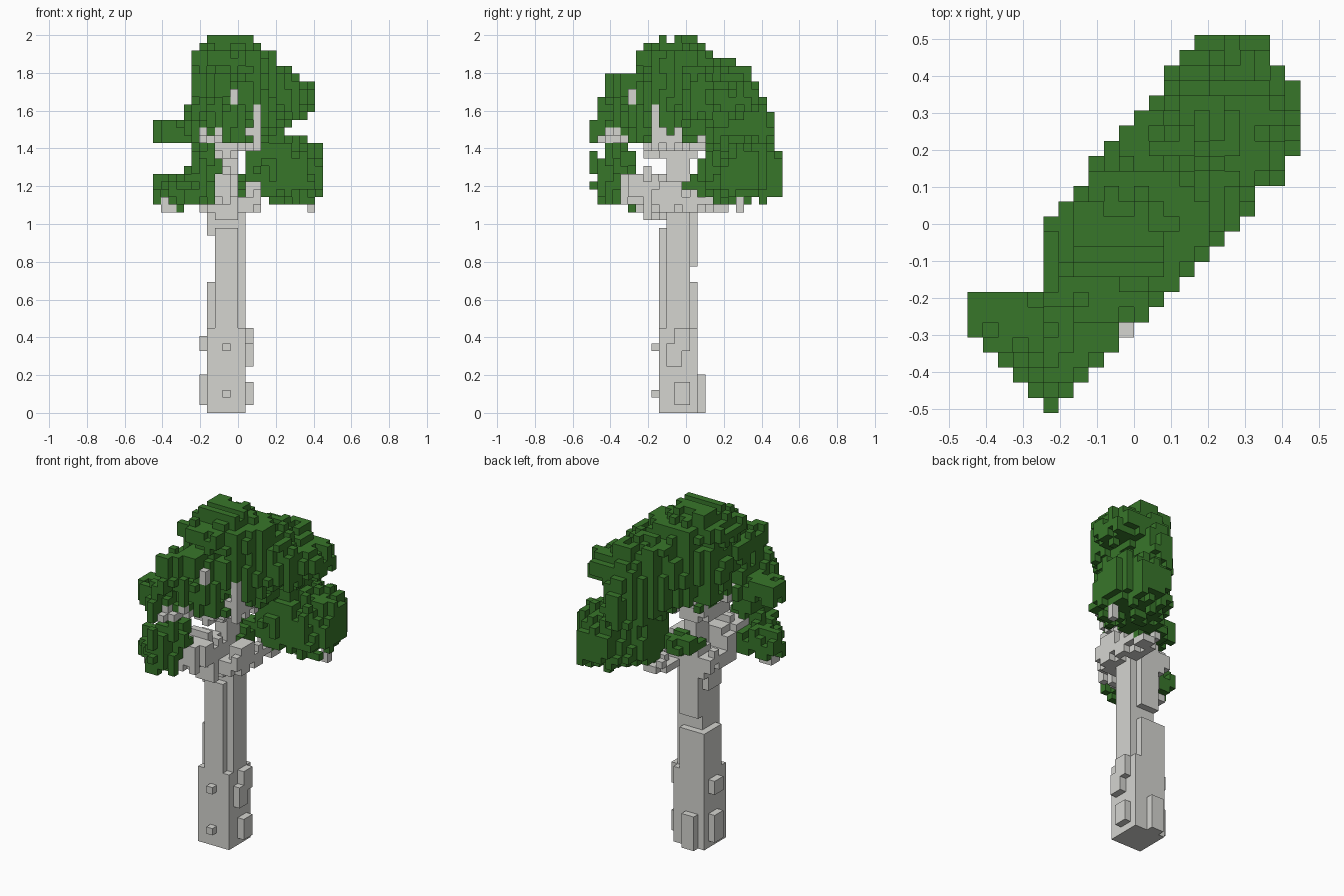
import bpy
import bmesh
import random
from itertools import product

random.seed(7)
V = 2 / 49                      # edge length of one cube
SIZE = (22, 25, 49)             # grid cells along x, y, z
cells = {}                      # cell index -> part name

default = bpy.data.objects.get("Cube")
if default:
    bpy.data.objects.remove(default, do_unlink=True)


def make_material(name, rgb):
    mat = bpy.data.materials.new(name)
    mat.use_nodes = True
    colour = (*rgb, 1)
    mat.diffuse_color = colour
    bsdf = mat.node_tree.nodes["Principled BSDF"]
    bsdf.inputs["Base Color"].default_value = colour
    bsdf.inputs["Roughness"].default_value = 0.9
    return mat


bark = make_material("pale grey bark", (0.66, 0.66, 0.63))
leaf = make_material("leaf green", (0.039, 0.182, 0.023))


def centre(cell):
    i, j, k = cell
    return ((i + 0.5 - SIZE[0] / 2) * V, (j + 0.5 - SIZE[1] / 2) * V, (k + 0.5) * V)


GRID = [(c, centre(c)) for c in product(*map(range, SIZE))]


def fill_box(part, *spans):
    for cell, p in GRID:
        if all(lo < v < hi for v, (lo, hi) in zip(p, spans)):
            cells.setdefault(cell, part)


def in_footprint(x, y, inset):
    """Diagonal outline of the canopy seen from above."""
    if x > 0.285 + 0.97 * y - inset:
        return False
    if (x > 0.37 and y > 0.43) or (x > 0.41 and not 0.19 < y < 0.39):
        return False
    if y > 0:
        return x > -0.24 + 0.83 * y + inset
    if y > -0.18:
        return x > -0.25 + inset
    return x + y > -0.73 + inset


def fill_branch(part, xs, ys, zs):
    """Limb of upright cube columns whose ends step up and down."""
    steps = {}
    for cell, (x, y, z) in GRID:
        if cell[:2] not in steps:
            steps[cell[:2]] = random.choice((0, 0, V))
        inside = all(lo < v < hi for v, (lo, hi) in
                     zip((x, y, z - steps[cell[:2]]), (xs, ys, zs)))
        if inside and in_footprint(x, y, 0):
            cells.setdefault(cell, part)


def fill_clump(part, mid, radius):
    """Boxy leaf clump with ragged columns in overhanging tiers."""
    ragged = {}
    for cell, (x, y, z) in GRID:
        column = cell[:2]
        if column not in ragged:
            ragged[column] = (random.choice((-1, 0, 0, 1)) * V * 0.7, random.random())
        shift, rough = ragged[column]
        tier = (cell[2] + int(rough * 2)) % 5 / 4
        if not in_footprint(x, y, 0.14 * tier * rough ** 2):
            continue
        d = [abs(v - m) / r for v, m, r in zip((x, y, z - shift), mid, radius)]
        if sum(v ** 4 for v in d) < 1.1 - 0.3 * tier:
            cells.setdefault(cell, part)


# Trunk: square column with notched corners that narrows upwards
for box in (
    ((-0.16, 0.04), (-0.14, 0.06), (0, 0.45)),
    ((-0.12, 0), (-0.14, 0.02), (0.4, 0.98)),
    ((-0.16, 0.04), (-0.1, 0.02), (0.4, 0.69)),
    ((-0.16, 0), (-0.1, 0.06), (0.4, 0.69)),
    ((-0.12, 0.04), (-0.1, 0.02), (0.6, 1.1)),
    ((-0.12, 0), (-0.02, 0.06), (0.78, 1.1)),
    ((-0.16, 0), (-0.1, 0.02), (0.94, 1.1)),
):
    fill_box("trunk", *box)

# Knots standing out from the trunk
for box in (
    ((-0.2, -0.16), (-0.06, 0.02), (0.33, 0.41)),
    ((-0.2, -0.16), (-0.06, 0.02), (0.04, 0.2)),
    ((0.04, 0.08), (-0.06, 0.02), (0.33, 0.45)),
    ((0.04, 0.08), (-0.1, -0.02), (0.24, 0.37)),
    ((0.04, 0.08), (-0.06, 0.02), (0.04, 0.16)),
    ((-0.08, -0.04), (-0.18, -0.14), (0.33, 0.37)),
    ((-0.08, -0.04), (-0.18, -0.14), (0.08, 0.12)),
    ((-0.12, -0.04), (0.06, 0.1), (0.0, 0.2)),
):
    fill_box("trunk_knots", *box)

# Lower branches: crotch, limbs to both sides and hanging tips
for box in (
    ((-0.16, 0), (-0.22, 0.06), (1.02, 1.1)),
    ((-0.2, 0.12), (-0.18, 0.06), (1.06, 1.14)),
    ((-0.2, 0), (-0.35, -0.1), (1.1, 1.22)),
    ((-0.16, -0.04), (-0.35, -0.1), (1.2, 1.25)),
    ((0, 0.12), (0, 0.22), (1.06, 1.11)),
    ((0.04, 0.12), (-0.14, -0.02), (1.1, 1.24)),
    ((-0.4, -0.32), (-0.3, -0.22), (1.06, 1.14)),
    ((0.36, 0.41), (0.27, 0.31), (1.06, 1.14)),
):
    fill_branch("lower_branches", *box)

# Upper branches: central stem, fork and twigs
for box in (
    ((-0.08, 0), (-0.1, 0.02), (1.1, 1.8)),
    ((-0.16, 0), (-0.22, 0.06), (1.35, 1.43)),
    ((-0.2, -0.08), (-0.47, -0.1), (1.43, 1.48)),
    ((0, 0.12), (-0.18, 0.1), (1.4, 1.47)),
    ((0.08, 0.12), (-0.19, -0.14), (1.42, 1.6)),
    ((-0.04, 0), (-0.31, -0.26), (1.62, 1.71)),
):
    fill_branch("upper_branches", *box)

# Foliage clumps: part name, centre, radii
for clump in (
    ("crown_leaves", (-0.04, -0.04, 1.95), (0.13, 0.11, 0.06)),
    ("crown_leaves", (-0.03, -0.05, 1.87), (0.22, 0.2, 0.07)),
    ("upper_leaves", (0.05, 0.08, 1.68), (0.28, 0.3, 0.15)),
    ("upper_leaves", (0.23, 0.24, 1.66), (0.17, 0.14, 0.09)),
    ("upper_leaves", (-0.12, -0.3, 1.71), (0.12, 0.18, 0.08)),
    ("middle_leaves", (0, 0, 1.57), (0.22, 0.32, 0.1)),
    ("middle_leaves", (-0.3, -0.24, 1.49), (0.16, 0.12, 0.05)),
    ("middle_leaves", (-0.16, -0.36, 1.54), (0.11, 0.17, 0.09)),
    ("middle_leaves", (0.12, 0.3, 1.52), (0.13, 0.17, 0.12)),
    ("lower_leaves", (0.24, 0.3, 1.27), (0.21, 0.21, 0.15)),
    ("lower_leaves", (0.15, 0.17, 1.33), (0.12, 0.09, 0.09)),
    ("lower_leaves", (-0.04, 0.08, 1.21), (0.08, 0.1, 0.04)),
    ("lower_leaves", (-0.18, -0.39, 1.33), (0.08, 0.13, 0.06)),
    ("lower_leaves", (-0.31, -0.27, 1.17), (0.15, 0.11, 0.06)),
    ("lower_leaves", (-0.23, -0.39, 1.19), (0.1, 0.13, 0.07)),
):
    fill_clump(*clump)


def build_part(part, mat):
    """Skin the cubes of one part, leaving out faces hidden by any neighbour."""
    bm = bmesh.new()
    corners = {}

    def corner(c):
        if c not in corners:
            corners[c] = bm.verts.new(
                ((c[0] - SIZE[0] / 2) * V, (c[1] - SIZE[1] / 2) * V, c[2] * V))
        return corners[c]

    for cell in [c for c, owner in cells.items() if owner == part]:
        for axis, side in product(range(3), (0, 1)):
            near = list(cell)
            near[axis] += 2 * side - 1
            if tuple(near) in cells:
                continue
            ring = []
            for b, c in ((0, 0), (1, 0), (1, 1), (0, 1)):
                p = list(cell)
                p[axis] += side
                p[(axis + 1) % 3] += b
                p[(axis + 2) % 3] += c
                ring.append(corner(tuple(p)))
            bm.faces.new(ring if side else ring[::-1])
    mesh = bpy.data.meshes.new(part)
    bm.to_mesh(mesh)
    bm.free()
    mesh.materials.append(mat)
    bpy.context.collection.objects.link(bpy.data.objects.new(part, mesh))


for part in dict.fromkeys(cells.values()):
    build_part(part, leaf if part.endswith("leaves") else bark)
